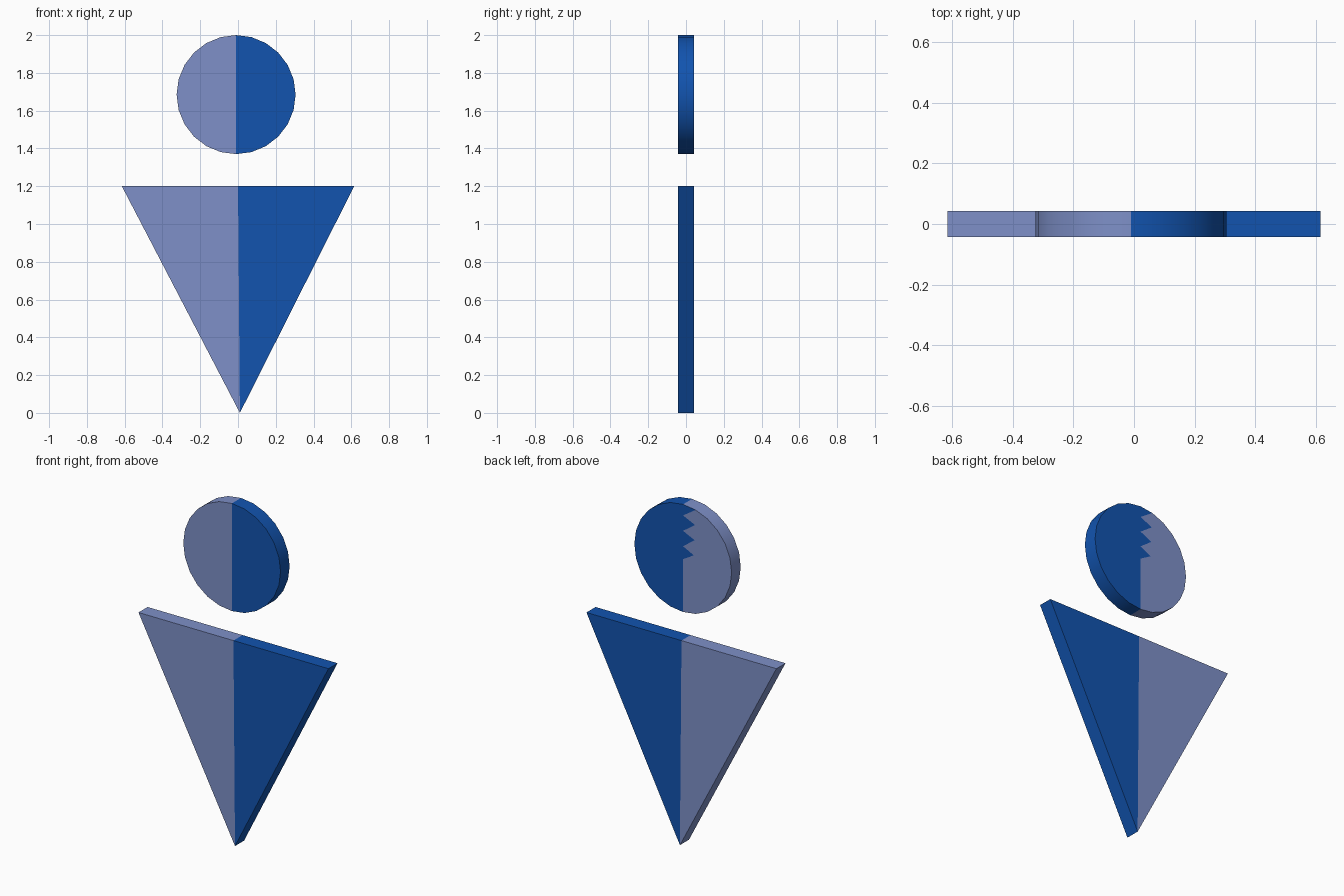
import bpy, bmesh, math

if "Cube" in bpy.data.objects:
    bpy.data.objects.remove(bpy.data.objects["Cube"])

HALF = 0.042  # half thickness in y


def material(name, rgb):
    m = bpy.data.materials.new(name)
    m.diffuse_color = (*rgb, 1)
    m.use_nodes = True
    m.node_tree.nodes["Principled BSDF"].inputs["Base Color"].default_value = m.diffuse_color
    return m


MATS = [material("dark_blue", (0.006, 0.088, 0.43)),
        material("pale_blue", (0.21, 0.28, 0.58))]


def two_tone_plate(name, right, left, back_seam=()):
    """right: outline top to bottom, left: bottom to top, back_seam: bottom to top."""
    bm = bmesh.new()
    verts = {}

    def vert(p, y):
        if (p, y) not in verts:
            verts[p, y] = bm.verts.new((p[0], y, p[1]))
        return verts[p, y]

    def face(points, mat):
        bm.faces.new([vert(*p) for p in points]).material_index = mat

    seam = list(back_seam)
    pale_back = left + seam[::-1]
    if seam and seam[-1] in left:          # seam ends on a rim corner
        pale_back = left[:-1] + seam[-2::-1]

    # front and back faces
    face([(p, -HALF) for p in right], 0)
    face([(p, -HALF) for p in left], 1)
    face([(p, HALF) for p in right + seam], 0)
    face([(p, HALF) for p in pale_back], 1)

    # rim
    for mat, path in enumerate((right, left)):
        for a, b in zip(path, path[1:]):
            face([(a, -HALF), (b, -HALF), (b, HALF), (a, HALF)], mat)

    bmesh.ops.recalc_face_normals(bm, faces=bm.faces)
    me = bpy.data.meshes.new(name)
    bm.to_mesh(me)
    bm.free()
    for m in MATS:
        me.materials.append(m)
    ob = bpy.data.objects.new(name, me)
    bpy.context.collection.objects.link(ob)
    bpy.ops.object.select_all(action='DESELECT')
    ob.select_set(True)
    bpy.context.view_layer.objects.active = ob
    bpy.ops.object.shade_smooth_by_angle(angle=math.radians(30))
    return ob


# Head disc: 24 sides, clockwise from the top
CX, CZ, R, N = -0.01, 1.685, 0.315, 24
ring = [(round(CX + R * math.sin(math.tau * i / N), 4),
         round(CZ + R * math.cos(math.tau * i / N), 4)) for i in range(N)]
# Sawtooth colour boundary on the upper back
teeth = [(CX, 1.68), (-0.08, 1.72), (CX, 1.755), (-0.085, 1.81),
         (CX, 1.845), (-0.088, 1.90), (CX, 1.935), ring[-1]]
two_tone_plate("head_disc", ring[:13], ring[12:] + ring[:1], teeth)

# Body: downward pointing triangle
top, tip = (0.0, 1.2), (0.01, 0.0)
two_tone_plate("body_triangle", [top, (0.615, 1.2), tip], [tip, (-0.615, 1.2), top])
